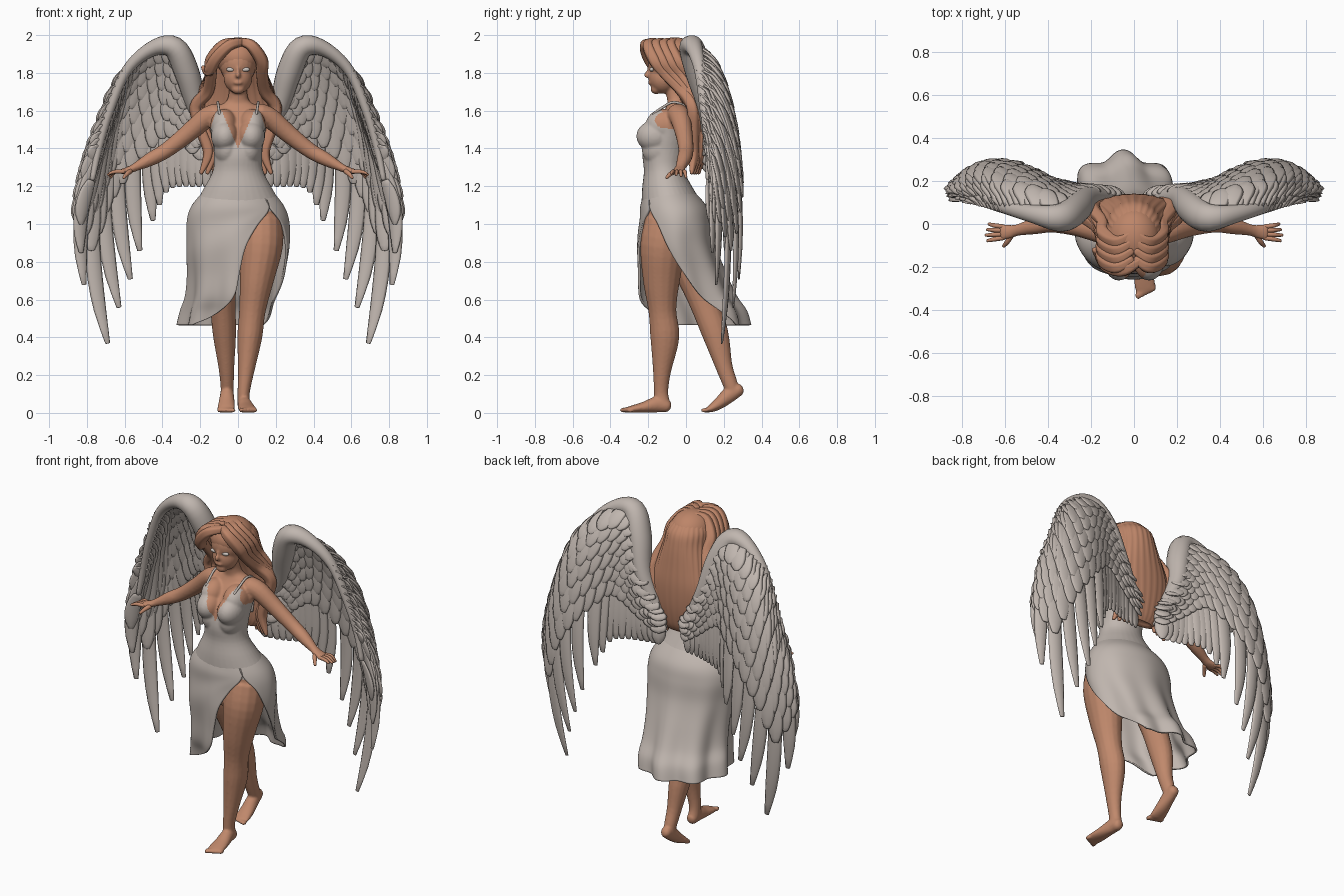
import bpy, bmesh, math
from mathutils import Vector, Matrix
X, Y, Z = Vector((1, 0, 0)), Vector((0, 1, 0)), Vector((0, 0, 1))

def material(name, col):
    m = bpy.data.materials.new(name)
    m.diffuse_color = (*col, 1)
    return m

SKIN, HAIR = material("skin", (.53, .25, .15)), material("auburn_hair", (.51, .235, .14))
GREY, EYE = material("warm_grey", (.53, .47, .43)), material("pale_eye", (.60, .55, .51))

def spline(pts, n):
    """Catmull-Rom samples of points of any dimension."""
    out, last = [], len(pts) - 1
    for i in range(last):
        a, b, c, d = pts[max(i - 1, 0)], pts[i], pts[i + 1], pts[min(i + 2, last)]
        for t in (k / n for k in range(n)):
            out.append([.5 * (2 * q + (r - p) * t + (2 * p - 5 * q + 4 * r - s) * t * t
                              + (3 * q - p - 3 * r + s) * t ** 3) for p, q, r, s in zip(a, b, c, d)])
    return out + [list(pts[-1])]

def sweep(bm, pts, ref, seg=16, n=4, lobes=0, amp=0.0, level=False):
    """Closed round-ended tube through (x, y, z, r_along_ref, r_across)."""
    P = spline(pts, n)
    C, L = [Vector(p[:3]) for p in P], len(P) - 1
    T = [Z if level else (C[min(i + 1, L)] - C[max(i - 1, 0)]).normalized() for i in range(L + 1)]
    st = [(C[i], T[i], P[i][3], P[i][4]) for i in range(L + 1)]
    m0, m1 = min(P[0][3:5]), min(P[-1][3:5])
    st.insert(0, (C[0] - T[0] * m0 * .5, T[0], P[0][3] * .72, P[0][4] * .72))
    st.append((C[L] + T[L] * m1 * .5, T[L], P[-1][3] * .72, P[-1][4] * .72))
    rings = []
    for c, t, ra, rb in st:
        u = (ref - t * ref.dot(t)).normalized()
        v, ring = t.cross(u), []
        for a in (2 * math.pi * k / seg for k in range(seg)):
            g = 1 + amp * math.cos(lobes * a)
            ring.append(bm.verts.new(c + u * (ra * g * math.cos(a)) + v * (rb * g * math.sin(a))))
        rings.append(ring)
    for r0, r1 in zip(rings, rings[1:]):
        for k in range(seg):
            bm.faces.new((r0[k], r0[(k + 1) % seg], r1[(k + 1) % seg], r1[k]))
    for ring, p in ((rings[0], C[0] - T[0] * m0 * .75), (rings[-1], C[L] + T[L] * m1 * .75)):
        v = bm.verts.new(p)
        for k in range(seg):
            bm.faces.new((ring[k], ring[(k + 1) % seg], v))

def blob(bm, c, r):
    m = Matrix.Translation(c) @ Matrix.Diagonal((*r, 1))
    bmesh.ops.create_uvsphere(bm, u_segments=24, v_segments=16, radius=1, matrix=m)

def make(name, bm, mat):
    bmesh.ops.recalc_face_normals(bm, faces=bm.faces[:])
    me = bpy.data.meshes.new(name)
    bm.to_mesh(me)
    me.materials.append(mat)
    me.polygons.foreach_set("use_smooth", [True] * len(me.polygons))
    ob = bpy.data.objects.new(name, me)
    bpy.context.scene.collection.objects.link(ob)
    return ob

def flip(pts, s):
    return [(p[0] * s, *p[1:]) for p in pts]

# body: torso, head and limbs fused into one smooth skin
bm = bmesh.new()
sweep(bm, [(0, -.055, .92, .20, .14), (0, -.055, .99, .25, .168), (0, -.066, 1.08, .24, .168),
           (0, -.095, 1.18, .186, .138), (0, -.115, 1.28, .134, .108), (0, -.112, 1.37, .128, .118),
           (0, -.09, 1.47, .142, .118), (0, -.06, 1.56, .155, .085), (0, -.045, 1.62, .11, .06),
           (0, -.05, 1.66, .055, .05), (0, -.075, 1.76, .047, .05)], X, 32, level=True)
for s in (1, -1):
    for c, r in (((.07 * s, -.165, 1.465), (.073, .098, .083)), ((.075 * s, -.115, 1.52), (.072, .1, .09)),
                 ((.058 * s, -.14, 1.40), (.07, .095, .095))):
        blob(bm, c, r)
    sweep(bm, flip([(.11, -.045, 1.585, .06, .055), (.17, -.03, 1.56, .055, .055), (.27, -.01, 1.475, .046, .048),
                    (.38, 0, 1.39, .04, .041), (.46, -.01, 1.345, .038, .037), (.54, -.028, 1.303, .027, .023),
                    (.575, -.035, 1.287, .032, .019), (.615, -.038, 1.277, .038, .015)], s), Y)
for c, r in (((0, -.09, 1.85), (.097, .11, .115)), ((0, -.12, 1.775), (.076, .077, .085)),
             ((0, -.158, 1.715), (.036, .03, .028)), ((0, -.203, 1.79), (.014, .02, .018)),
             ((0, -.195, 1.81), (.009, .013, .03)), ((0, -.188, 1.748), (.026, .014, .011))):
    blob(bm, c, r)
# forward leg and foot, then trailing leg with lifted heel
sweep(bm, [(.12, -.09, 1.0, .118, .13), (.122, -.12, .88, .115, .123), (.098, -.13, .7, .09, .098),
           (.076, -.125, .54, .070, .074), (.062, -.112, .40, .066, .077), (.043, -.127, .22, .043, .048),
           (.03, -.132, .11, .033, .038), (.03, -.125, .045, .034, .043)], X)
sweep(bm, [(.031, -.10, .036, .031, .034), (.034, -.15, .045, .036, .043), (.043, -.22, .03, .044, .03),
           (.05, -.28, .021, .049, .02), (.052, -.31, .016, .045, .015)], X)
sweep(bm, [(-.10, -.03, 1.0, .11, .12), (-.095, .02, .82, .097, .112), (-.082, .09, .6, .07, .079),
           (-.072, .155, .42, .062, .07), (-.062, .20, .25, .043, .046), (-.058, .232, .16, .036, .04),
           (-.058, .25, .11, .033, .036)], X)
sweep(bm, [(-.058, .282, .125, .031, .034), (-.058, .235, .10, .036, .042), (-.06, .18, .054, .043, .033),
           (-.063, .135, .025, .047, .022), (-.063, .118, .017, .044, .015)], X)
for i in range(5):
    blob(bm, (.018 + .018 * i, -.33 + .009 * i, .015), (.012, .021, .014))
    blob(bm, (-.026 - .018 * i, .098 + .006 * i, .014), (.012, .02, .013))
body = make("body", bm, SKIN)
mod = body.modifiers.new("fuse", 'REMESH')
mod.mode, mod.voxel_size = 'VOXEL', .007
mod = body.modifiers.new("soften", 'SMOOTH')
mod.factor, mod.iterations = .5, 4
bpy.context.view_layer.update()
me = bpy.data.meshes.new_from_object(body.evaluated_get(bpy.context.evaluated_depsgraph_get()))
body.modifiers.clear()
body.data = me
me.materials.clear()
me.materials.append(SKIN)
me.materials.append(GREY)
# bodice: coloured below a V neckline that rises to the straps and dips at the back
for p in me.polygons:
    x, y, z = abs(p.center.x), p.center.y, p.center.z
    top = min(1.40 + 2.3 * x, 1.63 - 1.1 * max(0, y + .16), 1.63 - 3 * max(0, x - .105))
    p.material_index = int(1.07 < z < top and (z < 1.25 or x < .155))
    p.use_smooth = True
# fingers, straps and eyes, mirrored
for s, side in ((1, "left"), (-1, "right")):
    bm = bmesh.new()
    for i in range(4):
        y0, y1, z1 = -.064 + .017 * i, -.078 + .026 * i, 1.268 - .007 * i
        sweep(bm, flip([(.605, y0, 1.277, .011, .011), (.65, (y0 + y1) / 2, 1.277, .0105, .0105),
                        (.688 - .007 * abs(i - 1), y1, z1, .007, .007)], s), Y, 10)
    sweep(bm, flip([(.57, -.055, 1.28, .014, .013), (.588, -.082, 1.265, .012, .012),
                    (.605, -.103, 1.245, .008, .008)], s), Z, 10)
    make(side + "_fingers", bm, SKIN)
    bm = bmesh.new()
    sweep(bm, flip([(*c, .007, .007) for c in ((.097, -.175, 1.58), (.102, -.135, 1.61), (.107, -.06, 1.645),
                                               (.10, .015, 1.59), (.09, .01, 1.40))], s), X, 8)
    make(side + "_strap", bm, GREY)
    bm = bmesh.new()
    blob(bm, (.038 * s, -.181, 1.818), (.024, .012, .012))
    make(side + "_eye", bm, EYE)
# skirt: rings (z, cx, cy, rx, ry, side edge angle, front edge angle), open at the slit
rows = [(1.18, 0, -.095, .17, .122, 43, 43), (1.09, 0, -.065, .240, .170, 43, 43),
        (1.0, 0, -.055, .266, .186, 60, 24), (.88, 0, -.05, .262, .20, 77, 9),
        (.74, -.01, -.02, .245, .22, 92, 4), (.62, -.02, .01, .242, .24, 107, 0),
        (.54, -.035, .05, .25, .25, 122, -14), (.465, -.05, .07, .25, .25, 137, -45)]
bm, grid = bmesh.new(), []
for z, cx, cy, rx, ry, a1, a0 in spline(rows, 6):
    f, line = min(1, max(0, (1.1 - z) / .63)), []
    for d in (a1 + (360 + a0 - a1) * k / 128 for k in range(129)):
        a = math.radians(d)
        g = 1 + .08 * f ** 1.4 * math.cos(8 * a)
        if d > 220:     # drape creases fanning out of the slit
            dx, dz = rx * math.sin(a) - .17, z - 1.09
            fade = math.sin(math.radians((d - 220) / 183 * 180)) ** 2 * min(1, math.hypot(dx, dz) / .12)
            g += .02 * fade * math.cos(10 * math.atan2(-dz, -dx)) * (1 - f)
        line.append(bm.verts.new((cx + rx * g * math.sin(a), cy - ry * g * math.cos(a), z)))
    grid.append(line)
for r0, r1 in zip(grid, grid[1:]):
    for k in range(128):
        bm.faces.new((r0[k], r0[k + 1], r1[k + 1], r1[k]))
mod = make("slit_skirt", bm, GREY).modifiers.new("cloth", 'SOLIDIFY')
mod.thickness, mod.offset = .012, 0
# hair: cap, long back mass, wavy side locks, swept fringe
bm = bmesh.new()
blob(bm, (0, -.06, 1.88), (.12, .138, .108))
sweep(bm, [(0, -.055, 1.955, .075, .085), (0, -.03, 1.90, .118, .122), (0, 0, 1.82, .13, .115),
           (0, .04, 1.7, .16, .09), (0, .065, 1.58, .185, .075), (0, .07, 1.45, .17, .065),
           (0, .065, 1.34, .13, .05), (0, .06, 1.29, .09, .03)], X, 96, 5, 24, .02, level=True)
for s in (1, -1.12):
    for k in range(4):
        d = .04 * k
        sweep(bm, flip([(.012, -.165 + d, 1.965, .02, .02), (.07, -.20 + d, 1.945, .03, .03),
                        (.125, -.165 + d, 1.865, .033, .034), (.128, -.11 + d, 1.79, .026, .03),
                        (.145 + .005 * k, -.02 + d * .6, 1.70, .03, .032),
                        (.20 - .01 * k, .035 + d * .4, 1.62, .034, .032), (.175 - .02 * k, .04 + d * .4, 1.50, .034, .03),
                        (.14 - .02 * k, .04 + d * .3, 1.38, .03, .028),
                        (.175 - .03 * k, .03 + d * .3, 1.27, .01, .01)], s), Y, 20, 5, 5, .07)
sweep(bm, [(.03, -.17, 1.965, .02, .02), (-.05, -.21, 1.945, .034, .03), (-.12, -.19, 1.875, .036, .034),
           (-.155, -.14, 1.81, .032, .03), (-.185, -.12, 1.83, .012, .012)], Y, 20, 5, 5, .07)
make("long_hair", bm, HAIR)
# wings: leading edge (x, y, z, radius) and feather tip line, feathers bow between the two
BONE = [(.10, .12, 1.40, .03), (.21, .12, 1.60, .05), (.27, .07, 1.80, .066), (.34, .03, 1.935, .06),
        (.46, .045, 1.925, .04), (.59, .075, 1.81, .028), (.68, .10, 1.60, .024), (.735, .12, 1.41, .02), (.77, .12, 1.24, .014)]
TIPS = [(.10, .13, 1.2), (.17, .14, 1.2), (.24, .16, 1.2), (.31, .19, 1.2), (.38, .21, 1.17), (.45, .25, 1.02), (.52, .28, .86),
        (.57, .28, .71), (.63, .25, .56), (.69, .19, .37), (.815, .16, .68), (.83, .14, .85), (.83, .13, 1.0)]
BS, TS = spline(BONE, 30), spline(TIPS, 20)     # both give 241 samples
BLADE = ((.6, .5), (.9, .75), (1, .95), (1, 1), (.8, .85), (.32, .35))
SCALE = ((.7, .6), (.9, .8), (1, 1), (1, 1), (.85, .9), (.4, .5))

def on_wing(s, f):
    i = round(min(1, max(0, s)) * 240)
    b, t = Vector(BS[i][:3]), Vector(TS[i])
    n = (t - b).length
    bow = Vector((.28 * n * min(1, s / .6) * f * (1 - f), .25 * n * math.sin(math.pi * s) * math.sqrt(f) * (1 - f), 0))
    return b.lerp(t, f) + bow

def feather(bm, s, sx, f0, f1, w, th, shape=BLADE, lift=0.0, out=0.0):
    """One flat feather; lift raises it off the wing plane, out splays its tip sideways."""
    ref, pts = Vector((1, .5 - s, 0)).normalized(), []
    for i, (a, b) in enumerate(shape):
        p = on_wing(s, f0 + (f1 - f0) * i / 5) + Z.cross(ref) * lift * (.45 + .11 * i) + X * out * i / 5
        pts.append((*p, w * a, th * b))
    sweep(bm, flip(pts, sx), Vector((ref.x * sx, ref.y, 0)), 8, 2)

for sx, side in ((1, "left"), (-1, "right")):
    bm = bmesh.new()
    sweep(bm, flip([(*p[:3], p[3] * 1.1, p[3]) for p in BONE], sx), Y, 20, 5)
    make(side + "_wing_leading_edge", bm, GREY)
    bm = bmesh.new()
    for s in [i / 12 for i in range(13)] + [(i + .5) / 12 for i in range(5)]:
        feather(bm, s, sx, .3 if s < .8 else .05, 1, .042, .014)
    make(side + "_wing_flight_feathers", bm, GREY)
    bm = bmesh.new()
    for i in range(18):     # thick core under the coverts
        feather(bm, i / 20, sx, .02, .5, .05, .028)
    for r, f in enumerate((.60, .48, .37, .27, .18, .10)):
        for i in range(18):
            s = (i + .5 * (r % 2)) * .9 / 18
            lift = (.008 + .05 * (1 - f)) * (1 - .5 * s)
            for side_lift in (lift, -lift * .8):
                feather(bm, s, sx, max(0, f - .24), f, .048, .011, SCALE, side_lift, .035 * s * (1 - f))
    make(side + "_wing_coverts", bm, GREY)
